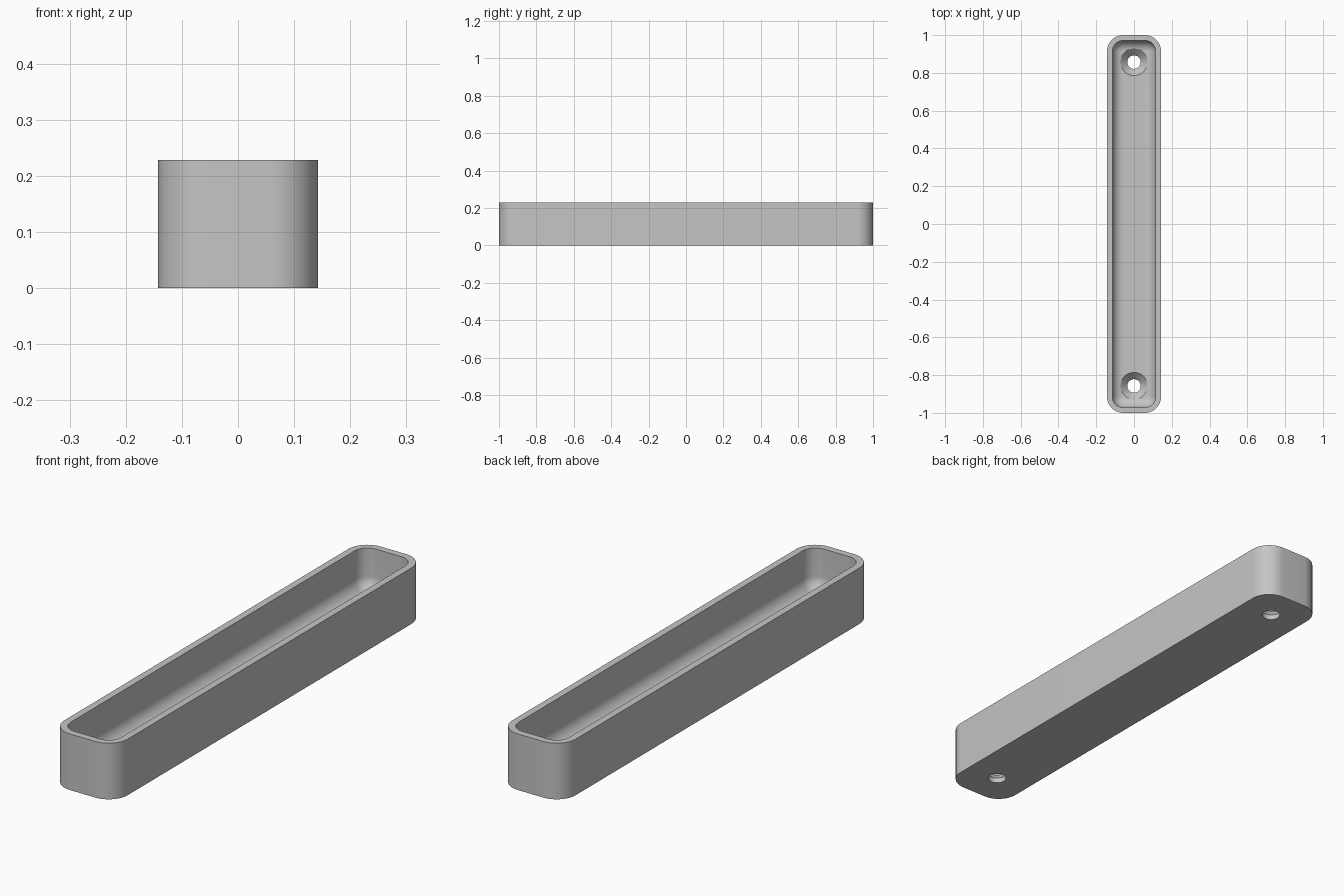
import bpy
import bmesh
from math import sin, cos, pi, radians

cube = bpy.data.objects.get("Cube")
if cube:
    bpy.data.objects.remove(cube, do_unlink=True)

U = 2 / 70                      # one design unit: the tray is 70 long
HALF_W, HALF_L, HEIGHT = 5, 35, 8
CORNER, WALL, FLOOR = 3, 1, 2
HOLE_Y = 30
ARC = 12                        # segments per rounded corner

grey = bpy.data.materials.new("plain grey")
grey.use_nodes = True
colour = (0.56, 0.56, 0.56, 1)
grey.diffuse_color = colour
bsdf = next(n for n in grey.node_tree.nodes if n.type == 'BSDF_PRINCIPLED')
bsdf.inputs["Base Color"].default_value = colour


def make_object(name, bm):
    bmesh.ops.remove_doubles(bm, verts=bm.verts, dist=1e-5)
    bmesh.ops.recalc_face_normals(bm, faces=bm.faces)
    mesh = bpy.data.meshes.new(name)
    bm.to_mesh(mesh)
    bm.free()
    obj = bpy.data.objects.new(name, mesh)
    bpy.context.collection.objects.link(obj)
    mesh.materials.append(grey)
    return obj


def loft(name, rings):
    """Skin a stack of equal-length point rings and cap both ends."""
    bm = bmesh.new()
    rows = [[bm.verts.new([c * U for c in p]) for p in ring] for ring in rings]
    for a, b in zip(rows, rows[1:]):
        for i in range(len(a)):
            j = (i + 1) % len(a)
            bm.faces.new((a[i], a[j], b[j], b[i]))
    bm.faces.new(rows[0])
    bm.faces.new(rows[-1])
    return make_object(name, bm)


def rounded_rect(inset, z):
    r = CORNER - inset
    cx, cy = HALF_W - CORNER, HALF_L - CORNER
    points = []
    for q, (sx, sy) in enumerate([(1, 1), (-1, 1), (-1, -1), (1, -1)]):
        for k in range(ARC + 1):
            a = (q + k / ARC) * pi / 2
            points.append((sx * cx + r * cos(a), sy * cy + r * sin(a), z))
    return points


def circle(r, y, z, n=48):
    return [(r * cos(2 * pi * i / n), y + r * sin(2 * pi * i / n), z) for i in range(n)]


# Tray body: outer wall, flat rim, inner wall, then a rounded cove into the floor
rings = [rounded_rect(0, 0), rounded_rect(0, HEIGHT), rounded_rect(WALL, HEIGHT)]
cove = CORNER - WALL
for k in range(ARC + 1):
    a = k / ARC * pi / 2
    rings.append(rounded_rect(WALL + cove * (1 - cos(a)), FLOOR + cove * (1 - sin(a))))
tray = loft("tray", rings)

# Countersunk screw holes near both ends
bpy.context.view_layer.objects.active = tray
tray.select_set(True)
for side, y in (("front", -HOLE_Y), ("back", HOLE_Y)):
    profile = [(1.25, -1), (1.25, 0.75), (2.5, FLOOR), (2.5, FLOOR + 1)]
    cutter = loft(side + "_screw_hole_cutter", [circle(r, y, z) for r, z in profile])
    cutter.hide_render = True
    drill = tray.modifiers.new(side + " screw hole", 'BOOLEAN')
    drill.operation = 'DIFFERENCE'
    drill.solver = 'EXACT'
    drill.object = cutter
    bpy.ops.object.modifier_apply(modifier=drill.name)
    bpy.data.objects.remove(cutter, do_unlink=True)

bpy.ops.object.shade_smooth_by_angle(angle=radians(30))
